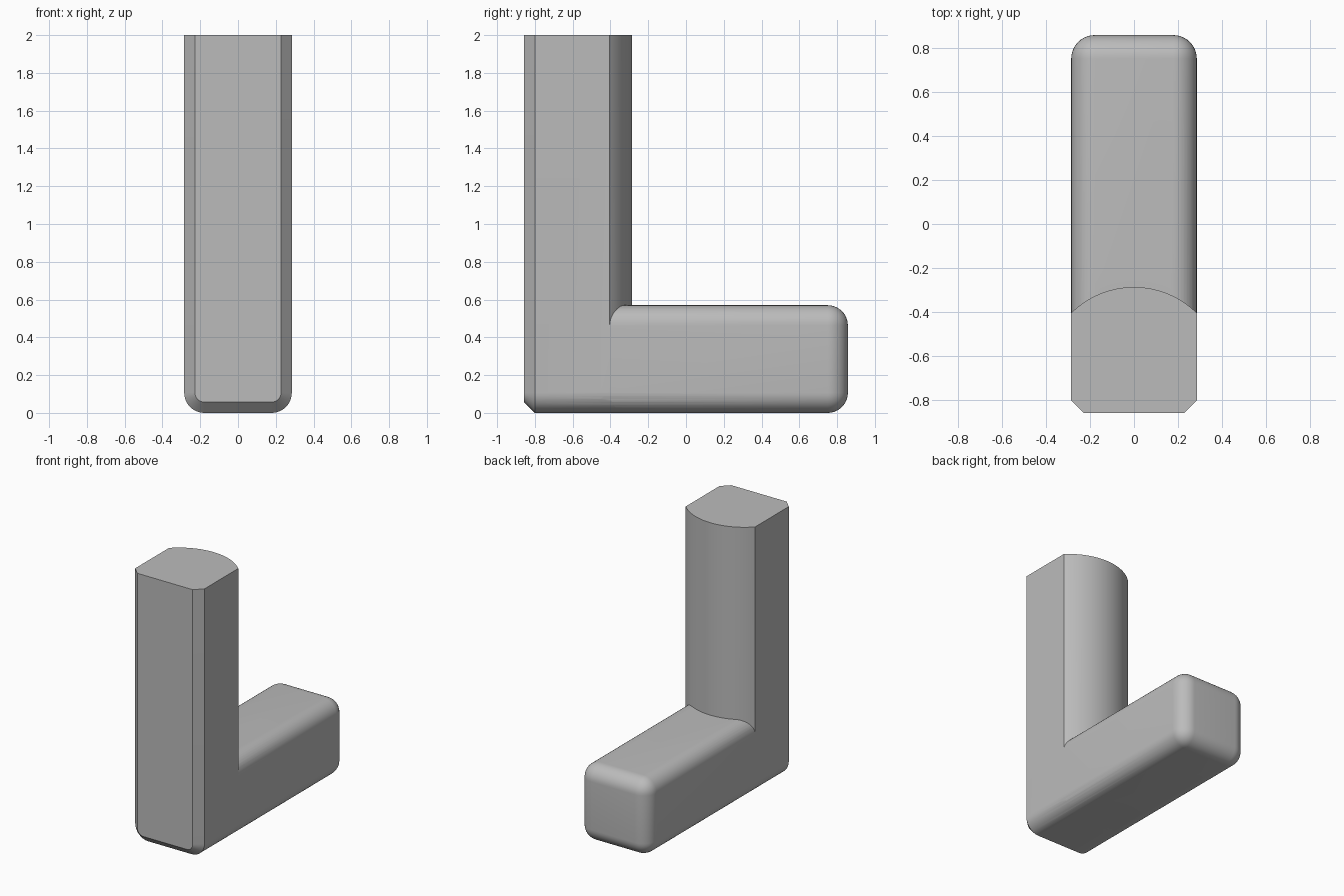
import bpy
import bmesh
import math
from mathutils import Matrix

default = bpy.data.objects.get("Cube")
if default:
    bpy.data.objects.remove(default, do_unlink=True)

HALF = 0.285      # half width of both bars
END = 0.857       # half length of the foot
FOOT_TOP = 0.57
FILLET = 0.107
CHAMFER = 0.057
ARC_R, ARC_Y = 0.403, -0.689   # curved back of the upright

grey = bpy.data.materials.new("plain grey")
grey.use_nodes = True
colour = (0.5, 0.5, 0.5, 1)
grey.diffuse_color = colour
grey.node_tree.nodes["Principled BSDF"].inputs["Base Color"].default_value = colour


def box(y0, y1, z1):
    bm = bmesh.new()
    size = Matrix.Diagonal((2 * HALF, y1 - y0, z1, 1))
    place = Matrix.Translation((0, (y0 + y1) / 2, z1 / 2))
    bmesh.ops.create_cube(bm, size=1, matrix=place @ size)
    return bm


def bevel(bm, rule, offset, segments):
    edges = [e for e in bm.edges if rule([v.co for v in e.verts])]
    bmesh.ops.bevel(bm, geom=edges, offset=offset, segments=segments,
                    profile=0.5, affect='EDGES')


def finish(bm, name):
    bmesh.ops.recalc_face_normals(bm, faces=bm.faces)
    mesh = bpy.data.meshes.new(name)
    bm.to_mesh(mesh)
    bm.free()
    mesh.materials.append(grey)
    ob = bpy.data.objects.new(name, mesh)
    bpy.context.collection.objects.link(ob)
    return ob


def combine(target, other, operation):
    mod = target.modifiers.new(operation.lower(), 'BOOLEAN')
    mod.operation, mod.object, mod.solver = operation, other, 'EXACT'
    bpy.context.view_layer.objects.active = target
    bpy.ops.object.modifier_apply(modifier=mod.name)
    bpy.data.objects.remove(other, do_unlink=True)


# Upright: rounded bottom edges, then a chamfer round the front face
bm = box(-END, -0.2, 2)
bevel(bm, lambda c: all(p.z < 0.01 for p in c) and abs(c[0].y - c[1].y) > 0.1,
      FILLET, 10)
bevel(bm, lambda c: all(p.y < 0.01 - END for p in c) and min(p.z for p in c) < 1.9,
      CHAMFER, 1)
body = finish(bm, "l_shaped_body")

# Curved back of the upright, as a prism to intersect with
outline = [(-0.5, -1), (0.5, -1), (0.5, -0.5)]
steps = 48
for i in range(steps + 1):
    a = math.radians(54 - 108 * i / steps)
    outline.append((ARC_R * math.sin(a), ARC_Y + ARC_R * math.cos(a)))
outline.append((-0.5, -0.5))
bm = bmesh.new()
face = bm.faces.new([bm.verts.new((x, y, -0.1)) for x, y in outline])
wall = bmesh.ops.extrude_face_region(bm, geom=[face])["geom"]
bmesh.ops.translate(bm, vec=(0, 0, 2.3),
                    verts=[v for v in wall if isinstance(v, bmesh.types.BMVert)])
combine(body, finish(bm, "curved_back"), 'INTERSECT')

# Foot: every edge rounded but those buried in the upright
bm = box(-0.45, END, FOOT_TOP)
bevel(bm, lambda c: max(p.y for p in c) > 0, FILLET, 10)
combine(body, finish(bm, "foot"), 'UNION')

# Smooth fillets, sharp edges kept
bpy.ops.object.select_all(action='DESELECT')
body.select_set(True)
bpy.context.view_layer.objects.active = body
bpy.ops.object.shade_smooth_by_angle(angle=math.radians(25))
